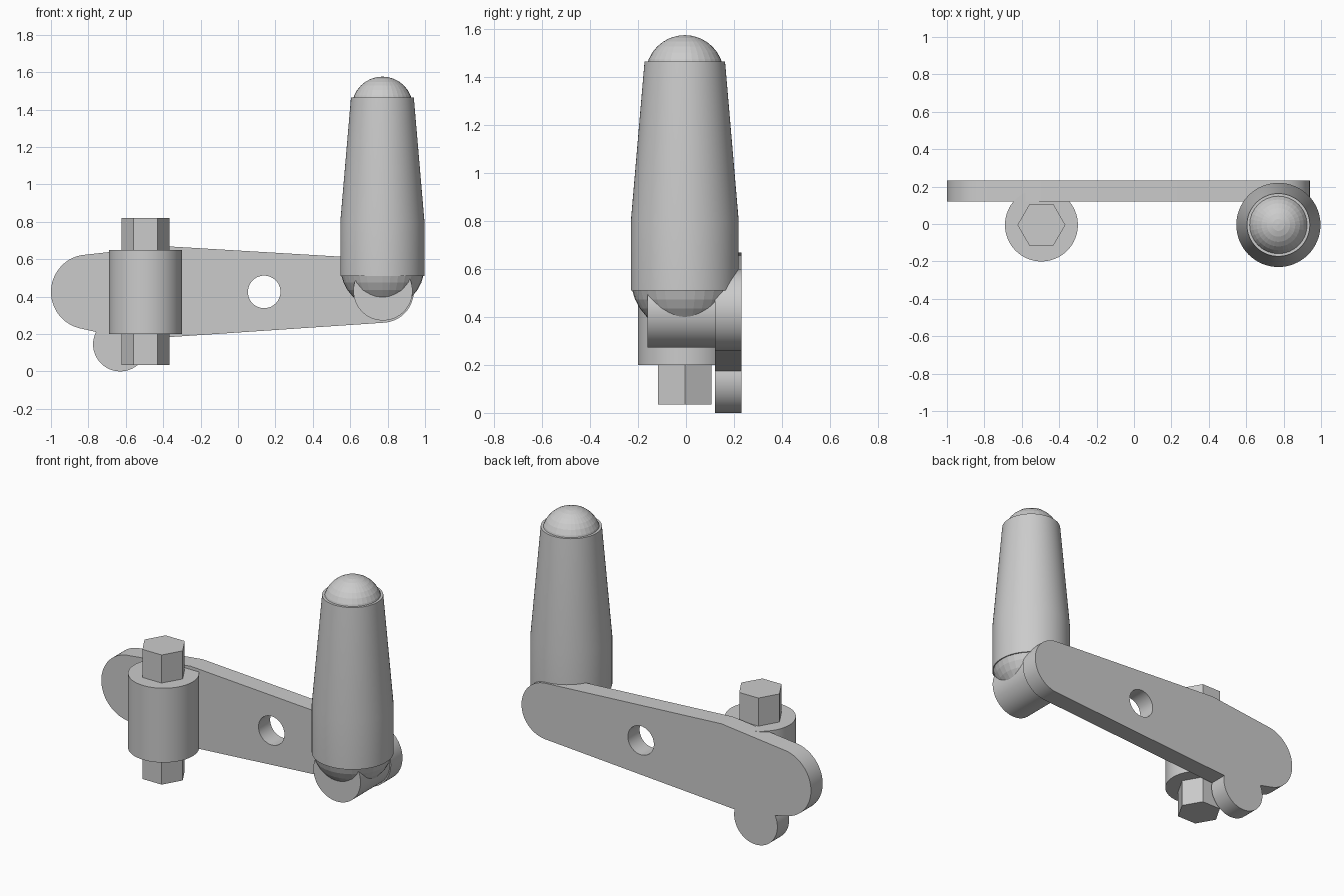
import bpy, bmesh
from math import sin, cos, radians, pi

if "Cube" in bpy.data.objects:
    bpy.data.objects.remove(bpy.data.objects["Cube"])

HY = -0.005   # shared y of hub and handle axes


def arc(cx, cz, r, a0, a1, n):
    return [(cx + r * cos(radians(a0 + (a1 - a0) * i / n)),
             cz + r * sin(radians(a0 + (a1 - a0) * i / n))) for i in range(n + 1)]


def smooth(ob, angle=30):
    bpy.ops.object.select_all(action='DESELECT')
    ob.select_set(True)
    bpy.context.view_layer.objects.active = ob
    bpy.ops.object.shade_smooth_by_angle(angle=radians(angle))


def cylinder(name, r, depth, loc, sides=64, rot=(0, 0, 0)):
    bpy.ops.mesh.primitive_cylinder_add(vertices=sides, radius=r, depth=depth,
                                        location=loc, rotation=rot)
    ob = bpy.context.object
    ob.name = name
    if sides > 8:
        smooth(ob)
    return ob


def ball(name, r, loc):
    bpy.ops.mesh.primitive_uv_sphere_add(segments=32, ring_count=16, radius=r, location=loc)
    bpy.context.object.name = name


def lathe(name, profile, loc, sides=64):
    bm = bmesh.new()
    rings = [[bm.verts.new((r * cos(2 * pi * i / sides), r * sin(2 * pi * i / sides), z))
              for i in range(sides)] for r, z in profile]
    for a, b in zip(rings, rings[1:]):
        for i in range(sides):
            j = (i + 1) % sides
            bm.faces.new((a[i], a[j], b[j], b[i]))
    bm.faces.new(rings[0][::-1])
    bm.faces.new(rings[-1])
    me = bpy.data.meshes.new(name)
    bm.to_mesh(me)
    bm.free()
    ob = bpy.data.objects.new(name, me)
    ob.location = loc
    bpy.context.collection.objects.link(ob)
    smooth(ob)


# Crank arm plate: outline with lobe, plus a round hole
outline = (arc(0.77, 0.43, 0.17, -86, 86, 32) + [(-0.40, 0.67)]
           + arc(-0.80, 0.425, 0.20, 101, 259, 32)
           + arc(-0.63, 0.145, 0.145, 153, 372, 40))
hole = arc(0.14, 0.425, 0.087, 0, 352.5, 47)
cu = bpy.data.curves.new("crank_arm", 'CURVE')
cu.dimensions = '2D'
cu.fill_mode = 'BOTH'
cu.extrude = 0.056
for pts in (outline, hole):
    sp = cu.splines.new('POLY')
    sp.points.add(len(pts) - 1)
    for p, (x, z) in zip(sp.points, pts):
        p.co = (x, z, 0, 1)
    sp.use_cyclic_u = True
arm = bpy.data.objects.new("crank_arm", cu)
arm.location = (0, 0.176, 0)
arm.rotation_euler = (pi / 2, 0, 0)
bpy.context.collection.objects.link(arm)
bpy.ops.object.select_all(action='DESELECT')
arm.select_set(True)
bpy.context.view_layer.objects.active = arm
bpy.ops.object.convert(target='MESH')
smooth(bpy.context.object, 20)

# Hub and hexagonal shaft (primitive's first corner lies on y, so turn it onto x)
cylinder("hub", 0.195, 0.45, (-0.495, HY, 0.425))
cylinder("hex_shaft", 0.128, 0.785, (-0.495, HY, 0.4275), 6, (0, 0, pi / 2))

# Hinge pin between arm and handle
cylinder("hinge_pin", 0.158, 0.30, (0.775, -0.01, 0.43), 64, (pi / 2, 0, 0))

# Tapered grip with ball ends
lathe("handle_grip", [(0.225, 0.51), (0.225, 0.80), (0.168, 1.465)], (0.772, HY, 0))
ball("handle_base_ball", 0.225, (0.772, HY, 0.56))
ball("handle_tip_ball", 0.163, (0.772, HY, 1.413))
